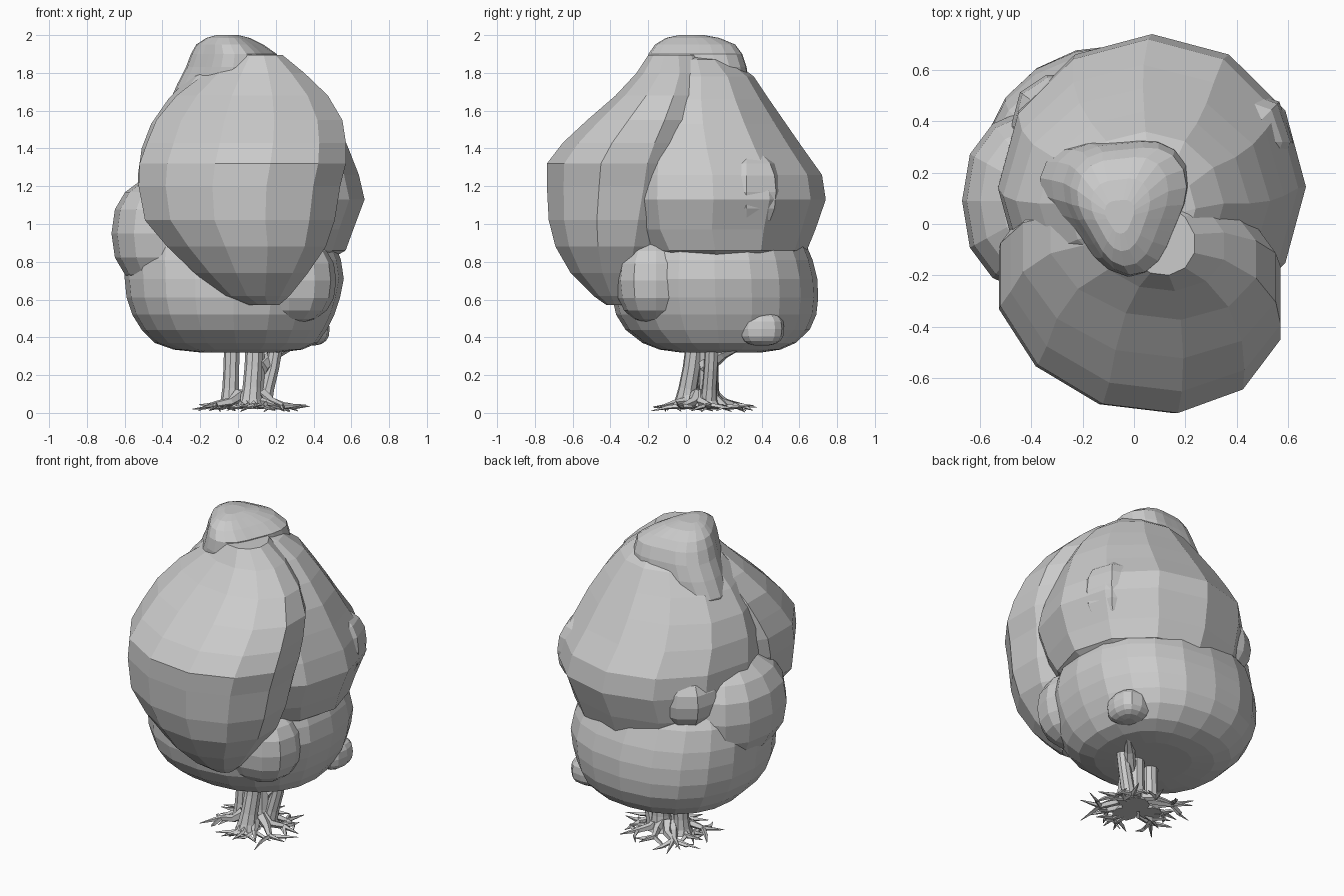
import bpy, bmesh, math, random
from mathutils import Vector

random.seed(11)


def make_object(name, bm):
    bmesh.ops.recalc_face_normals(bm, faces=bm.faces)
    me = bpy.data.meshes.new(name)
    bm.to_mesh(me)
    bm.free()
    ob = bpy.data.objects.new(name, me)
    bpy.context.scene.collection.objects.link(ob)
    return ob


def skin(bm, loops):
    """Bridge successive vertex loops with quads and cap both ends."""
    n = len(loops[0])
    for a, b in zip(loops, loops[1:]):
        for i in range(n):
            j = (i + 1) % n
            bm.faces.new((a[i], a[j], b[j], b[i]))
    bm.faces.new(loops[0][::-1])
    bm.faces.new(loops[-1])


def power(v, p):
    return math.copysign(abs(v) ** p, v)


def leaf_mass(name, n, rings, turn=0, p=1.0, lobe=0.0, phase=0, shear=0.0):
    """Faceted blob from rings of (z, xmin, xmax, ymin, ymax)."""
    bm = bmesh.new()
    loops = []
    for z, x0, x1, y0, y1 in rings:
        loop = []
        for i in range(n):
            a = math.tau * i / n + math.radians(turn)
            k = 1 + lobe * math.cos(3 * (a - math.radians(phase)))
            dx = (x1 - x0) / 2 * k * power(math.cos(a), p)
            dy = (y1 - y0) / 2 * k * power(math.sin(a), p)
            loop.append(bm.verts.new(((x0 + x1) / 2 + dx,
                                      (y0 + y1) / 2 + dy + shear * dx, z)))
        loops.append(loop)
    skin(bm, loops)
    return make_object(name, bm)


def lump(name, c, r, n=12, m=8, p=0.85):
    """Small boxy ellipsoid."""
    rings = []
    for i in range(m + 1):
        t = math.pi * (0.06 + 0.88 * i / m)
        s = math.sin(t) ** p
        rings.append((c[2] - r[2] * power(math.cos(t), p),
                      c[0] - r[0] * s, c[0] + r[0] * s,
                      c[1] - r[1] * s, c[1] + r[1] * s))
    return leaf_mass(name, n, rings, p=p)


def tube(bm, pts, radii, n):
    pts = [Vector(q) for q in pts]
    loops = []
    for i, q in enumerate(pts):
        d = (pts[min(i + 1, len(pts) - 1)] - pts[max(i - 1, 0)]).normalized()
        u = d.cross(Vector((0.31, 0.2, 0.9) if abs(d.z) < 0.8 else (0, 1, 0))).normalized()
        w = d.cross(u)
        loops.append([bm.verts.new(q + radii[i] * (u * math.cos(math.tau * k / n)
                      + w * math.sin(math.tau * k / n))) for k in range(n)])
    skin(bm, loops)


# Broad lower foliage
leaf_mass("lower_foliage", 20, [
    (0.32, -0.20, 0.22, -0.03, 0.40), (0.335, -0.34, 0.34, -0.14, 0.50),
    (0.37, -0.44, 0.42, -0.23, 0.58), (0.44, -0.51, 0.47, -0.32, 0.655),
    (0.52, -0.56, 0.51, -0.37, 0.69), (0.61, -0.59, 0.54, -0.39, 0.70),
    (0.71, -0.60, 0.56, -0.39, 0.695), (0.81, -0.60, 0.545, -0.37, 0.67),
    (0.93, -0.58, 0.50, -0.33, 0.62), (1.06, -0.50, 0.44, -0.24, 0.53),
    (1.15, -0.33, 0.33, -0.10, 0.42)], p=0.88)

# Middle and back foliage
leaf_mass("middle_foliage", 12, [
    (0.82, -0.40, 0.50, -0.25, 0.57), (0.86, -0.48, 0.57, -0.33, 0.64),
    (0.97, -0.52, 0.61, -0.41, 0.685), (1.13, -0.53, 0.67, -0.45, 0.74),
    (1.26, -0.53, 0.64, -0.44, 0.72), (1.40, -0.51, 0.585, -0.40, 0.62),
    (1.53, -0.46, 0.53, -0.35, 0.53), (1.66, -0.37, 0.45, -0.28, 0.44),
    (1.78, -0.26, 0.35, -0.20, 0.36), (1.87, -0.12, 0.24, -0.12, 0.24),
    (1.89, -0.05, 0.15, -0.05, 0.12)])

# Large front foliage with a flat crown
leaf_mass("front_foliage", 12, [
    (0.57, 0.05, 0.22, -0.42, -0.28), (0.62, -0.09, 0.28, -0.49, -0.18),
    (0.74, -0.24, 0.38, -0.61, -0.06), (0.88, -0.39, 0.48, -0.69, 0.05),
    (1.02, -0.51, 0.53, -0.725, 0.12), (1.20, -0.545, 0.56, -0.735, 0.18),
    (1.32, -0.54, 0.59, -0.735, 0.21), (1.43, -0.50, 0.59, -0.65, 0.22),
    (1.55, -0.45, 0.57, -0.52, 0.22), (1.68, -0.34, 0.49, -0.37, 0.19),
    (1.80, -0.18, 0.36, -0.26, 0.15), (1.895, -0.04, 0.24, -0.20, 0.08)],
    turn=15, shear=-0.12)

# Three-lobed crown leaning to the left as it drops
leaf_mass("crown_foliage", 24, [
    (1.55, -0.34, 0.08, -0.08, 0.31), (1.64, -0.35, 0.14, -0.12, 0.345),
    (1.74, -0.305, 0.20, -0.16, 0.355), (1.83, -0.26, 0.21, -0.175, 0.345),
    (1.90, -0.235, 0.20, -0.17, 0.32), (1.95, -0.21, 0.13, -0.14, 0.28),
    (1.985, -0.16, 0.06, -0.09, 0.19), (2.0, -0.11, 0.0, -0.03, 0.10)],
    lobe=0.12, phase=35)

# Side lumps: name, centre, radii, sides
for name, c, r, n in [
        ("left_foliage", (-0.31, 0.09, 0.95), (0.36, 0.37, 0.32), 14),
        ("right_front_foliage", (0.27, -0.16, 0.70), (0.25, 0.21, 0.23), 12),
        ("right_foliage", (0.41, 0.32, 1.17), (0.21, 0.21, 0.22), 8),
        ("back_left_foliage", (-0.26, 0.38, 1.08), (0.22, 0.21, 0.18), 10),
        ("small_foliage", (0.375, 0.40, 0.445), (0.11, 0.12, 0.09), 12)]:
    lump(name, c, r, n, p=0.75 if name == "small_foliage" else 0.85)

# Trunks and side branch
bm = bmesh.new()
for x, y, dx, dy, r in [(-0.04, 0.10, 0.01, 0.01, 0.045),
                        (0.07, 0.00, 0.02, 0.05, 0.05),
                        (0.09, 0.12, 0.00, 0.00, 0.055),
                        (0.14, 0.12, 0.07, 0.02, 0.04)]:
    tube(bm, [(x, y, 0.035), (x, y, 0.07), (x + dx * .2, y + dy * .2, 0.13),
              (x + dx * .6, y + dy * .6, 0.24), (x + dx, y + dy, 0.40)],
         [r * 1.5, r * 1.15, r, r * 0.95, r * 0.95], 9)
tube(bm, [(0.12, 0.10, 0.24), (0.20, 0.20, 0.315), (0.30, 0.30, 0.355), (0.34, 0.36, 0.40)],
     [0.045, 0.03, 0.012, 0.006], 6)
make_object("trunks", bm)

# Forked spiky roots
bm = bmesh.new()
count = 13
for i in range(count):
    a = math.tau * (i + random.uniform(-0.3, 0.3)) / count
    reach = random.uniform(0.22, 0.35)

    def spot(f, turn, z):
        return Vector((0.06 + reach * f * math.cos(a + turn),
                       0.08 + reach * f * math.sin(a + turn), z))
    bend = random.uniform(-0.3, 0.3)
    knee = spot(0.62, bend, random.uniform(0.03, 0.055))
    tube(bm, [spot(0.2, 0, 0.10), spot(0.38, 0, 0.06), knee,
              spot(1.0, bend * 0.3, random.uniform(0.02, 0.05))],
         [0.034, 0.024, 0.017, 0.002], 5)
    for side in (-1, 1):
        tube(bm, [knee, spot(0.75, bend + side * 0.28, 0.03),
                  spot(random.uniform(0.75, 1.0), bend + side * 0.45,
                       random.uniform(0.003, 0.04))],
             [0.014, 0.011, 0.0015], 4)
make_object("roots", bm)
